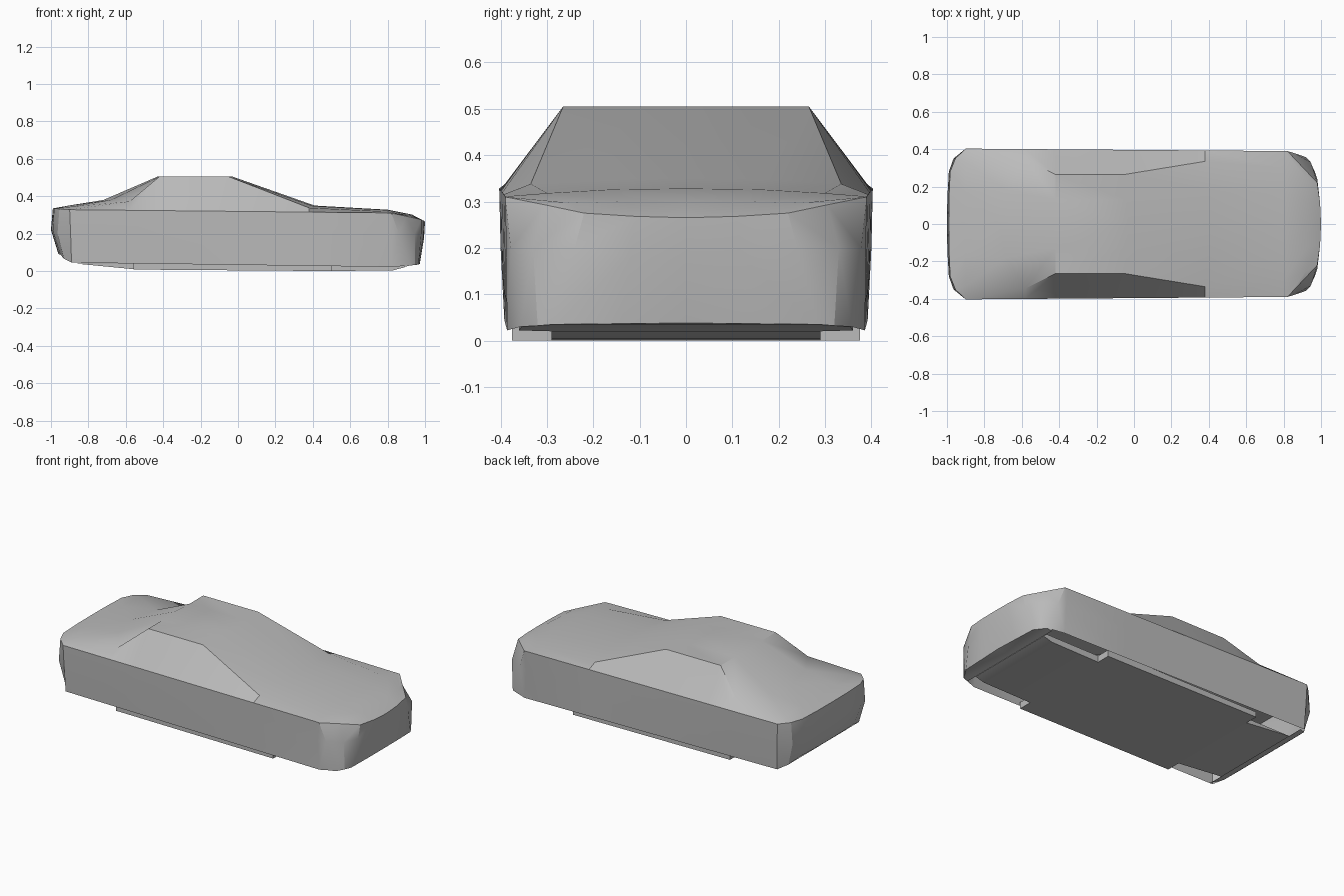
import bpy
import bmesh
import math
from mathutils import Vector

default_cube = bpy.data.objects.get("Cube")
if default_cube:
    bpy.data.objects.remove(default_cube, do_unlink=True)

# One plain grey for the whole body
grey = bpy.data.materials.new("body_grey")
grey.use_nodes = True
colour = (0.5, 0.5, 0.5, 1.0)
grey.diffuse_color = colour
grey.node_tree.nodes["Principled BSDF"].inputs["Base Color"].default_value = colour


def add_patch(bm, rows):
    """Fill a grid of points with quads, skipping collapsed cells."""
    grid = [[bm.verts.new(point) for point in row] for row in rows]
    for lower, upper in zip(grid, grid[1:]):
        for i in range(len(lower) - 1):
            corners = [lower[i], lower[i + 1], upper[i + 1], upper[i]]
            face = bm.faces.new(corners)
            if face.calc_area() < 1e-6:
                bm.faces.remove(face)


def finish_half(name, bm, angle):
    """Weld the half, point its faces outwards, mirror it and shade it."""
    bmesh.ops.remove_doubles(bm, verts=bm.verts, dist=0.0005)
    bmesh.ops.recalc_face_normals(bm, faces=bm.faces)
    middle = Vector((0, 0, 0.2))
    outward = sum(f.normal.dot(f.calc_center_median() - middle) * f.calc_area()
                  for f in bm.faces)
    if outward < 0:
        bmesh.ops.reverse_faces(bm, faces=bm.faces)
    mesh = bpy.data.meshes.new(name)
    bm.to_mesh(mesh)
    bm.free()
    mesh.materials.append(grey)
    part = bpy.data.objects.new(name, mesh)
    bpy.context.collection.objects.link(part)
    mirror = part.modifiers.new("mirror", 'MIRROR')
    mirror.use_axis = (False, True, False)
    mirror.merge_threshold = 0.001
    bpy.ops.object.select_all(action='DESELECT')
    part.select_set(True)
    bpy.context.view_layer.objects.active = part
    bpy.ops.object.shade_smooth_by_angle(angle=math.radians(angle))
    return part


def flank(start, end, stations):
    """Points on the straight door line between the two wheel corners."""
    a, b = Vector(start), Vector(end)
    return [a.lerp(b, (x - a.x) / (b.x - a.x)) for x in stations]


# Side rings from tail centre to nose centre: sill, waist and belt line
door_stations = (-0.58, -0.42, -0.05, 0.38)


def ring(tail, rear_corner, front_corner, nose):
    doors = flank(rear_corner, front_corner, door_stations)
    return [*tail, rear_corner, *doors, front_corner, *nose]


sill = ring([(-.96, 0, .09), (-.958, .13, .09), (-.95, .26, .088), (-.93, .34, .065)],
            (-.89, .392, .045), (.82, .386, .022),
            [(.92, .357, .03), (.945, .32, .032), (.965, .285, .035),
             (.97, .14, .037), (.972, 0, .038)])
waist = ring([(-1, 0, .22), (-.998, .14, .22), (-.99, .28, .215), (-.965, .35, .2)],
             (-.895, .4, .2), (.81, .388, .2),
             [(.86, .378, .2), (.945, .33, .2), (.98, .24, .2),
              (.991, .12, .18), (.994, 0, .17)])
belt = ring([(-.99, 0, .335), (-.989, .14, .335), (-.983, .28, .335), (-.955, .35, .332)],
            (-.9, .403, .328), (.8, .39, .311),
            [(.82, .39, .31), (.9, .305, .293), (.98, .22, .275),
             (.995, .11, .268), (1, 0, .265)])

# Upper body lines: shoulder, halfway and centre, from tail to nose
shoulder = [belt[2], (-.9, .33, .343), (-.58, .345, .372), (-.42, .265, .505),
            (-.05, .265, .505), (.38, .335, .338), (.8, .3, .318),
            (.92, .25, .297), belt[-3]]
halfway = [belt[1], (-.9, .17, .35), (-.68, .18, .38), (-.42, .13, .505),
           (-.04, .13, .505), (.4, .17, .348), (.8, .16, .326),
           (.925, .13, .3), belt[-2]]
centre = [belt[0], (-.9, 0, .351), (-.72, 0, .38), (-.43, 0, .505),
          (-.03, 0, .505), (.41, 0, .35), (.8, 0, .328),
          (.93, 0, .302), belt[-1]]

body = bmesh.new()
add_patch(body, [sill, waist, belt])
# The belt line runs from rear corner to front corner along the upper body
edge = belt[3:-3]
edge = edge[:7] + edge[-2:]
add_patch(body, [edge, shoulder, halfway, centre])
finish_half("car_body", body, 28)

# Floor pan, narrowed at the four wheel openings, with a low upright rim
outline = [(-.957, .26, .088), (-.93, .34, .065), (-.87, .385, .043),
           (-.87, .29, .04), (-.56, .29, .01), (-.56, .375, .008),
           (.5, .375, 0), (.5, .29, 0), (.83, .29, .004), (.89, .29, .02),
           (.89, .36, .022), (.92, .355, .03), (.963, .285, .035), (.972, 0, .038)]
spine = [(x, 0, z) for x, y, z in outline]
rim = [(x, y, max(z, 0.04)) for x, y, z in outline]
floor = bmesh.new()
add_patch(floor, [spine, outline, rim])
finish_half("floor_pan", floor, 20)
